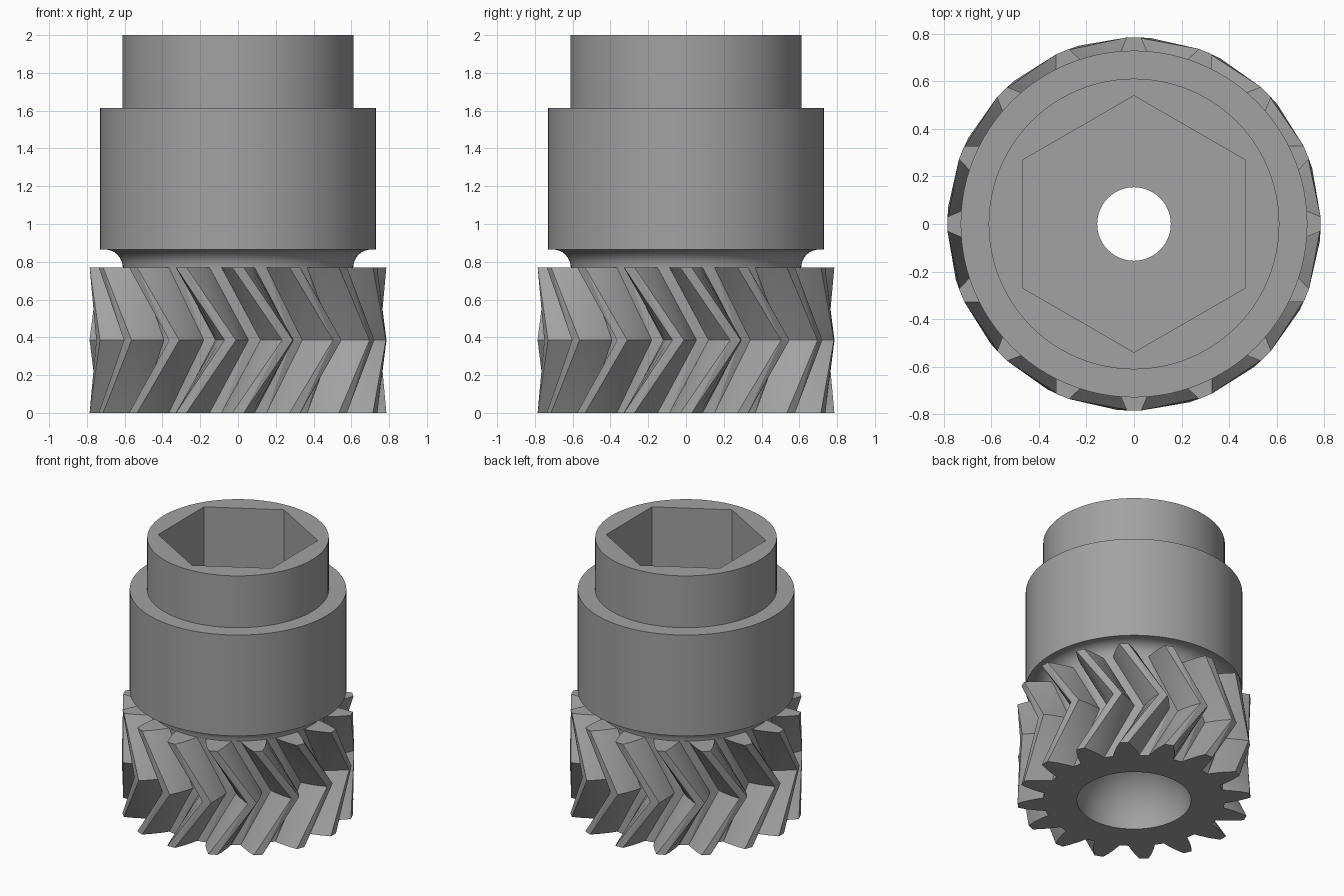
import bpy, bmesh, math
from math import cos, sin, pi, radians

if "Cube" in bpy.data.objects:
    bpy.data.objects.remove(bpy.data.objects["Cube"])

grey = bpy.data.materials.new("plain grey")
grey.diffuse_color = (0.36, 0.36, 0.36, 1)
grey.use_nodes = True
grey.node_tree.nodes["Principled BSDF"].inputs["Base Color"].default_value = grey.diffuse_color

TEETH = 16
GEAR_H = 0.77
TWIST = radians(19.5)


def make_object(name, bm):
    bmesh.ops.recalc_face_normals(bm, faces=bm.faces[:])
    mesh = bpy.data.meshes.new(name)
    bm.to_mesh(mesh)
    bm.free()
    mesh.materials.append(grey)
    obj = bpy.data.objects.new(name, mesh)
    bpy.context.collection.objects.link(obj)
    return obj


def loft(name, rings):
    """Skin closed rings of points and cap both ends."""
    bm = bmesh.new()
    loops = [[bm.verts.new(p) for p in ring] for ring in rings]
    n = len(loops[0])
    for a, b in zip(loops, loops[1:]):
        for i in range(n):
            j = (i + 1) % n
            bm.faces.new((a[i], a[j], b[j], b[i]))
    bm.faces.new(loops[0][::-1])
    bm.faces.new(loops[-1])
    bmesh.ops.triangulate(bm, faces=[f for f in bm.faces if len(f.verts) == 4])
    return make_object(name, bm)


def circle(r, z, n=96, start=0.0):
    return [(r * cos(start + 2 * pi * i / n), r * sin(start + 2 * pi * i / n), z)
            for i in range(n)]


# Herringbone gear: one tooth outline repeated, twisted to mid height and back
half_tooth = [(0.612, 0.088), (0.66, 0.078), (0.73, 0.055), (0.786, 0.03)]
tooth = [(r, -w) for r, w in half_tooth] + [(r, w) for r, w in reversed(half_tooth)]


def gear_ring(z, turn):
    ring = []
    for t in range(TEETH):
        for r, w in tooth:
            a = 2 * pi * t / TEETH + turn + w / r
            ring.append((r * cos(a), r * sin(a), z))
    return ring


gear = loft("herringbone_gear", [gear_ring(0, 0), gear_ring(GEAR_H / 2, TWIST),
                                 gear_ring(GEAR_H, 0)])

# Stepped hub with a concave fillet under the collar
profile = [(0.56, 0.6)]
for i in range(9):
    a = pi - (pi / 2) * i / 8
    profile.append((0.705 + 0.095 * cos(a), GEAR_H + 0.095 * sin(a)))
profile += [(0.73, 0.865), (0.73, 1.615), (0.612, 1.615), (0.612, 2.0)]
hub = loft("hub", [circle(r, z) for r, z in profile])

# Cutters: hex socket, through bore, domed recess underneath
hex_cutter = loft("hex_cutter", [circle(0.54, z, 6, pi / 2) for z in (1.0, 2.2)])
bore_cutter = loft("bore_cutter", [circle(0.155, z, 48) for z in (-0.3, 2.3)])
dome = [(0.385, -0.2)]
for i in range(12):
    a = radians(7.2 * i)
    dome.append((0.385 * cos(a), 0.385 * sin(a)))
dome_cutter = loft("dome_cutter", [circle(r, z, 64) for r, z in dome])

# Join the gear and hub, then cut the openings
bpy.context.view_layer.objects.active = gear
for other, op in ((hub, 'UNION'), (hex_cutter, 'DIFFERENCE'),
                  (dome_cutter, 'DIFFERENCE'), (bore_cutter, 'DIFFERENCE')):
    mod = gear.modifiers.new(op.lower(), 'BOOLEAN')
    mod.operation = op
    mod.solver = 'EXACT'
    mod.object = other
    bpy.ops.object.modifier_apply(modifier=mod.name)
    bpy.data.objects.remove(other)

gear.name = "gear_with_hex_hub"
gear.select_set(True)
bpy.ops.object.shade_smooth_by_angle(angle=radians(20))
